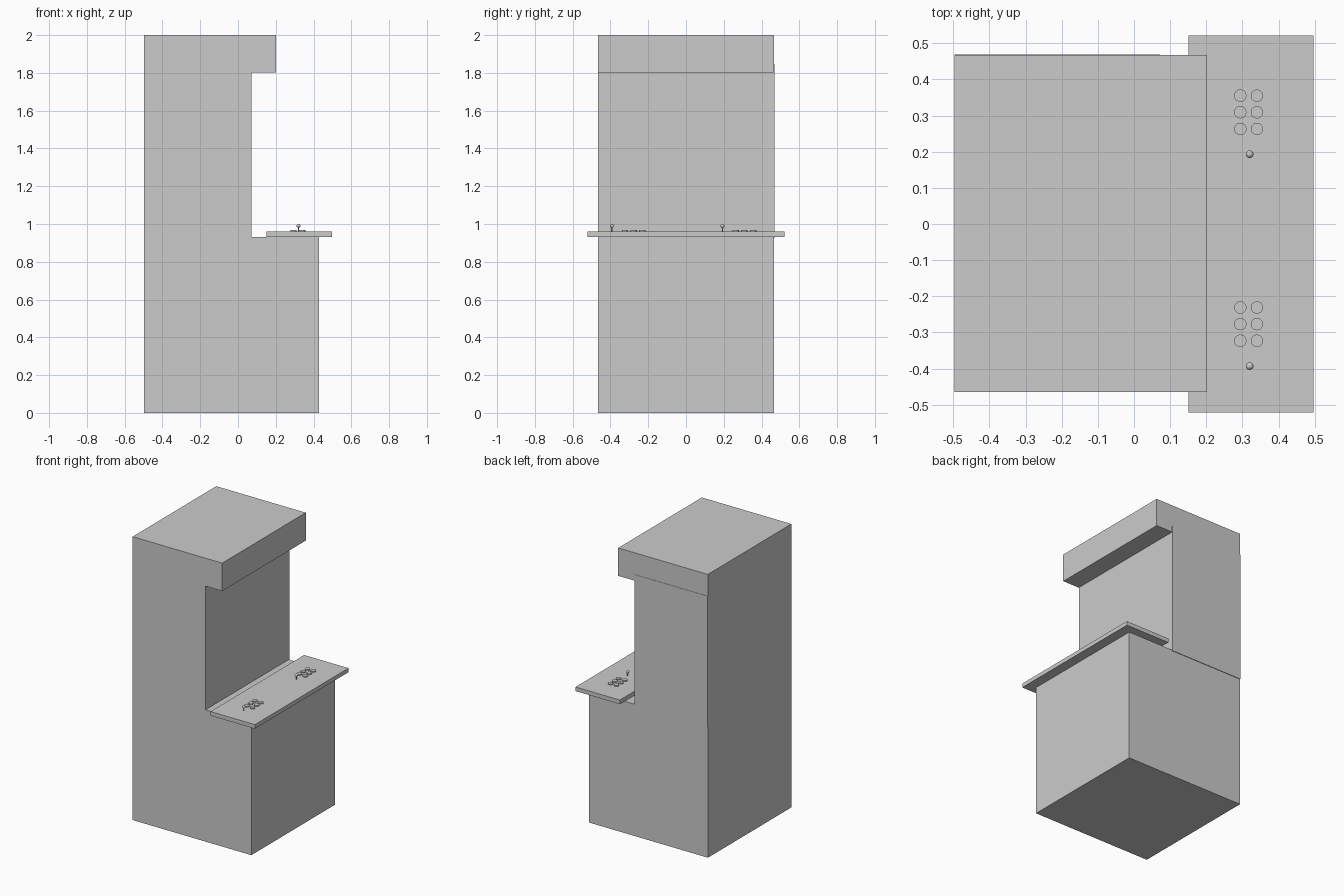
import bpy

if "Cube" in bpy.data.objects:
    bpy.data.objects.remove(bpy.data.objects["Cube"])


def box(name, x, y, z):
    bpy.ops.mesh.primitive_cube_add(
        size=1, location=[(a + b) / 2 for a, b in (x, y, z)])
    ob = bpy.context.object
    ob.name = name
    ob.scale = [b - a for a, b in (x, y, z)]
    bpy.ops.object.transform_apply(location=False, rotation=False, scale=True)
    return ob


def rod(name, x, y, z0, z1, radius, sides=32):
    bpy.ops.mesh.primitive_cylinder_add(
        vertices=sides, radius=radius, depth=z1 - z0,
        location=(x, y, (z0 + z1) / 2))
    ob = bpy.context.object
    ob.name = name
    bpy.ops.object.shade_smooth_by_angle()
    return ob


# Cabinet: base, screen section and overhanging marquee
box("cabinet_base", (-0.497, 0.43), (-0.465, 0.465), (0, 0.93))
box("screen_section", (-0.497, 0.072), (-0.465, 0.469), (0.925, 1.847))
box("marquee", (-0.497, 0.202), (-0.465, 0.467), (1.803, 2.0))

# Control deck, wider than the cabinet
DECK_TOP = 0.961
box("control_deck", (0.151, 0.497), (-0.522, 0.522), (0.932, DECK_TOP))

# Two player stations: a joystick and a 2 x 3 block of buttons
for player, y in enumerate((-0.393, 0.193), 1):
    rod(f"joystick_shaft_{player}", 0.32, y, DECK_TOP - 0.005, 0.99, 0.003, 16)
    bpy.ops.mesh.primitive_uv_sphere_add(
        segments=24, ring_count=12, radius=0.0105, location=(0.32, y, 0.99))
    bpy.context.object.name = f"joystick_ball_{player}"
    bpy.ops.object.shade_smooth_by_angle()
    for row in range(3):
        for col in range(2):
            rod(f"button_{player}_{row}_{col}", 0.294 + 0.046 * col,
                y + 0.07 + 0.046 * row, DECK_TOP - 0.005, 0.968, 0.017)
